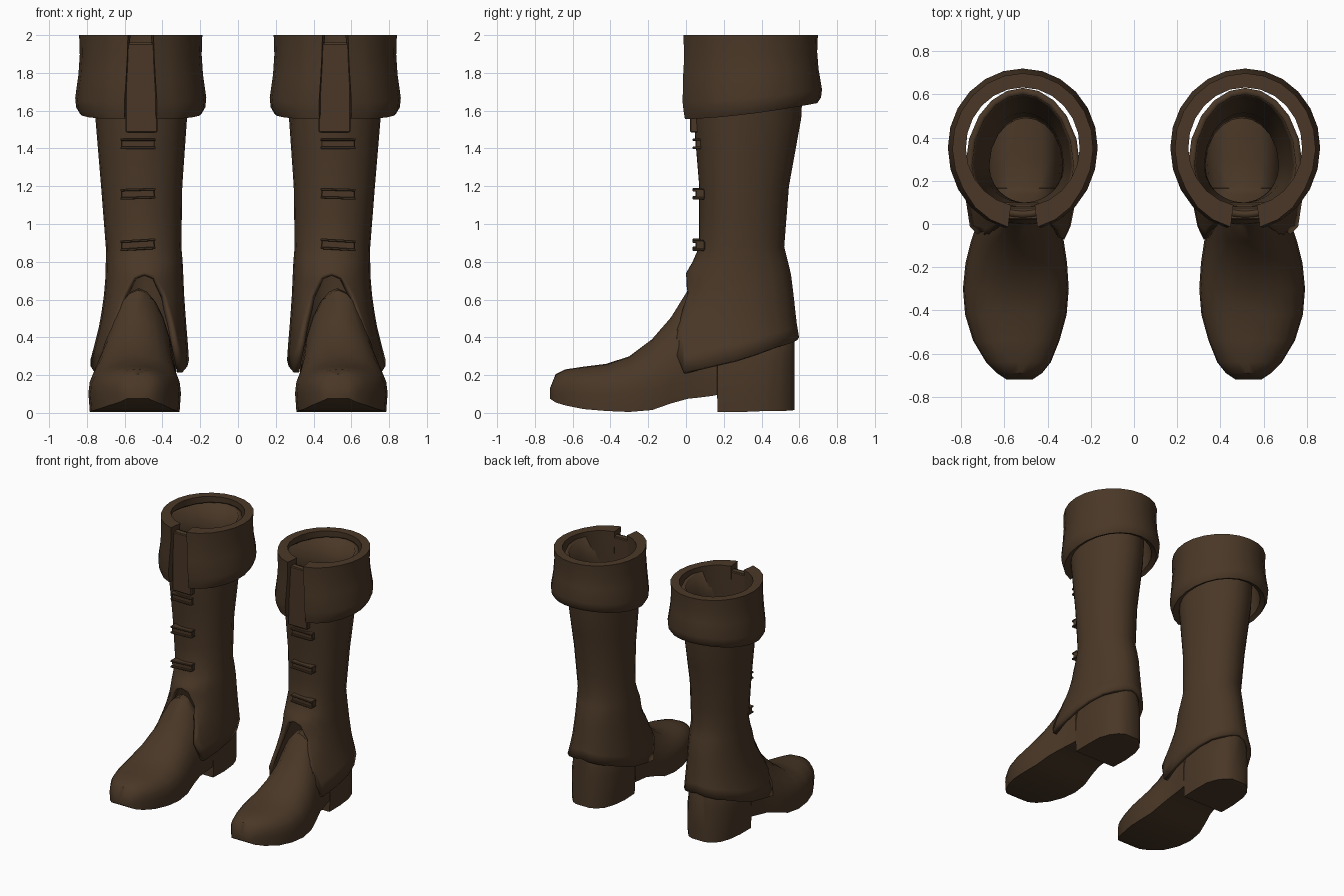
import bpy, bmesh, math
from mathutils import Matrix

if "Cube" in bpy.data.objects:
    bpy.data.objects.remove(bpy.data.objects["Cube"])

leather = bpy.data.materials.new("dark_brown_leather")
leather.diffuse_color = (0.068, 0.039, 0.020, 1)
leather.use_nodes = True
leather.node_tree.nodes["Principled BSDF"].inputs["Base Color"].default_value = leather.diffuse_color


def lerp_table(table, t):
    """Interpolate rows (key, v1, v2, ...) with rising keys."""
    if t <= table[0][0]:
        return table[0][1:]
    for a, b in zip(table, table[1:]):
        if t <= b[0]:
            f = (t - a[0]) / (b[0] - a[0])
            return [p + (q - p) * f for p, q in zip(a[1:], b[1:])]
    return table[-1][1:]


def finish(name, bm, thickness=0, angle=35):
    """Turn bmesh into a mirrored, smooth-shaded pair."""
    me = bpy.data.meshes.new(name)
    bm.to_mesh(me)
    bm.free()
    ob = bpy.data.objects.new(name, me)
    bpy.context.collection.objects.link(ob)
    me.materials.append(leather)
    bpy.ops.object.select_all(action='DESELECT')
    ob.select_set(True)
    bpy.context.view_layer.objects.active = ob
    bpy.ops.object.shade_smooth_by_angle(angle=math.radians(angle))
    if thickness:
        s = ob.modifiers.new("thickness", 'SOLIDIFY')
        s.thickness = thickness
        s.offset = -1
    m = ob.modifiers.new("pair", 'MIRROR')
    m.use_clip = False
    m.use_mirror_merge = False
    return ob


def loft(rows, closed, caps=False):
    """Skin a list of point rows."""
    bm = bmesh.new()
    vs = [[bm.verts.new(p) for p in r] for r in rows]
    n = len(vs[0])
    for a, b in zip(vs, vs[1:]):
        for j in range(n if closed else n - 1):
            k = (j + 1) % n
            bm.faces.new((a[j], b[j], b[k], a[k]))
    if caps:
        bm.faces.new(vs[0])
        bm.faces.new(vs[-1])
        bmesh.ops.recalc_face_normals(bm, faces=bm.faces)
    return bm


# Shoe: y, centre x, half width, bottom z, top z, roundness
foot = [
    (-0.72, 0.53, 0.06, 0.075, 0.13, 2.0),
    (-0.69, 0.53, 0.105, 0.055, 0.205, 2.2),
    (-0.64, 0.535, 0.15, 0.04, 0.23, 2.4),
    (-0.54, 0.545, 0.20, 0.02, 0.245, 2.5),
    (-0.42, 0.547, 0.235, 0.01, 0.26, 2.5),
    (-0.30, 0.547, 0.245, 0.005, 0.30, 2.3),
    (-0.18, 0.545, 0.235, 0.015, 0.39, 2.0),
    (-0.08, 0.54, 0.215, 0.05, 0.505, 1.8),
    (0.01, 0.53, 0.195, 0.075, 0.65, 1.8),
    (0.06, 0.525, 0.19, 0.08, 0.66, 1.8),
    (0.14, 0.515, 0.183, 0.09, 0.47, 2.5),
    (0.165, 0.513, 0.182, 0.095, 0.45, 3.0),
    (0.167, 0.513, 0.182, 0.005, 0.45, 3.0),
    (0.30, 0.51, 0.185, 0.005, 0.44, 3.5),
    (0.42, 0.51, 0.177, 0.01, 0.44, 3.5),
    (0.50, 0.51, 0.148, 0.01, 0.44, 3.5),
    (0.55, 0.51, 0.105, 0.012, 0.44, 3.5),
    (0.575, 0.51, 0.06, 0.015, 0.43, 3.5),
]
rows = []
for y, cx, w, zb, zt, e in foot:
    side = zb + min(0.1, 0.35 * (zt - zb))
    row = [(cx - 0.97 * w, y, zb), (cx, y, zb), (cx + 0.97 * w, y, zb)]
    for i in range(13):
        a = math.pi * i / 12
        c, s = math.cos(a), math.sin(a)
        x = math.copysign(abs(c) ** (2 / e), c)
        row.append((cx + w * x, y, side + (zt - side) * max(s, 0) ** (2 / e)))
    rows.append(row)
finish("shoe", loft(rows, True, True), angle=40)

# Leg shaft: z, inner x, outer x, front y, back y
shaft = [
    (0.21, 0.255, 0.80, -0.28, 0.61),
    (0.36, 0.265, 0.76, -0.26, 0.605),
    (0.48, 0.275, 0.73, -0.14, 0.585),
    (0.62, 0.285, 0.71, -0.03, 0.57),
    (0.74, 0.29, 0.70, 0.0, 0.555),
    (0.80, 0.293, 0.70, 0.035, 0.54),
    (0.88, 0.30, 0.70, 0.07, 0.52),
    (1.20, 0.295, 0.725, 0.07, 0.545),
    (1.56, 0.27, 0.755, 0.04, 0.61),
    (1.96, 0.25, 0.78, 0.03, 0.63),
]
# Lower hem height by angle from the front: arch, wing tip, rising to the back
hem = [(0, 0.735), (15, 0.715), (30, 0.62), (42, 0.48), (50, 0.36),
       (59, 0.215), (90, 0.28), (130, 0.35), (180, 0.40)]


def shaft_point(deg, z):
    x0, x1, f, b = lerp_table(shaft, z)
    a = math.radians(deg)
    cy = 0.27
    c = math.cos(a)
    ry = cy - f if c > 0 else b - cy
    return ((x0 + x1) / 2 + (x1 - x0) / 2 * math.sin(a), cy - ry * c, z)


right = [0, 8, 15, 22, 30, 36, 42, 46, 50, 59, 74, 90, 110, 130, 147, 164]
degs = right + [180] + [360 - d for d in reversed(right[1:])]
rows = [[shaft_point(d, z) for d in degs]
        for z in (1.96, 1.75, 1.56, 1.38, 1.20, 1.04, 0.88, 0.80)]
for k in range(1, 7):
    row = []
    for d in degs:
        zb = lerp_table(hem, min(d, 360 - d))[0]
        row.append(shaft_point(d, 0.80 + (zb - 0.80) * k / 6))
    rows.append(row)
finish("leg_shaft", loft(rows, True), thickness=0.03)

# Folded cuff, open at the front: radial scale and height fraction
section = [(0.76, 1.0), (0.94, 1.0), (0.93, 0.75), (0.95, 0.5), (1.0, 0.2),
           (0.985, 0.08), (0.93, 0.0), (0.83, 0.04), (0.79, 0.4)]
rows = []
n = 22
for i in range(n + 1):
    row = []
    for r, h in section:
        gap = 15 - 3 * h
        a = math.radians(gap + (360 - 2 * gap) * i / n)
        c = math.cos(a)
        low = 1.555 + 0.085 * ((1 - c) / 2) ** 1.5
        # the front edge hangs almost straight down
        front = 0.385 if r > 0.9 else 0.36
        ry = front if c > 0 else 0.365
        rr = r + (0.04 if c > 0.6 and 0.9 < r < 0.97 else 0)
        row.append((0.515 + 0.347 * r * math.sin(a), 0.355 - ry * rr * c,
                    low + (2.0 - low) * h))
    rows.append(row)
finish("folded_cuff", loft(rows, True, True), angle=40)


def box(name, centre, size, tilt=0, bevel=0.006):
    bm = bmesh.new()
    mat = (Matrix.Translation(centre) @ Matrix.Rotation(tilt, 4, 'Y')
           @ Matrix.Diagonal((*size, 1)))
    bmesh.ops.create_cube(bm, size=1, matrix=mat)
    bmesh.ops.bevel(bm, geom=bm.edges[:], offset=bevel, segments=1, affect='EDGES')
    return finish(name, bm)


# Tongue in the cuff opening
box("tongue", (0.51, 0.05, 1.72), (0.17, 0.06, 0.47))

# Front straps, each with raised upper and lower edges
for i, (z, tilt) in enumerate([(1.425, 0.0), (1.16, 0.03), (0.89, 0.06)]):
    box(f"strap_{i}", (0.53, 0.075, z), (0.18, 0.05, 0.05), tilt)
    for s in (-1, 1):
        box(f"strap_edge_{i}_{'upper' if s > 0 else 'lower'}",
            (0.53, 0.065, z + s * 0.022), (0.185, 0.06, 0.013), tilt, 0.003)
